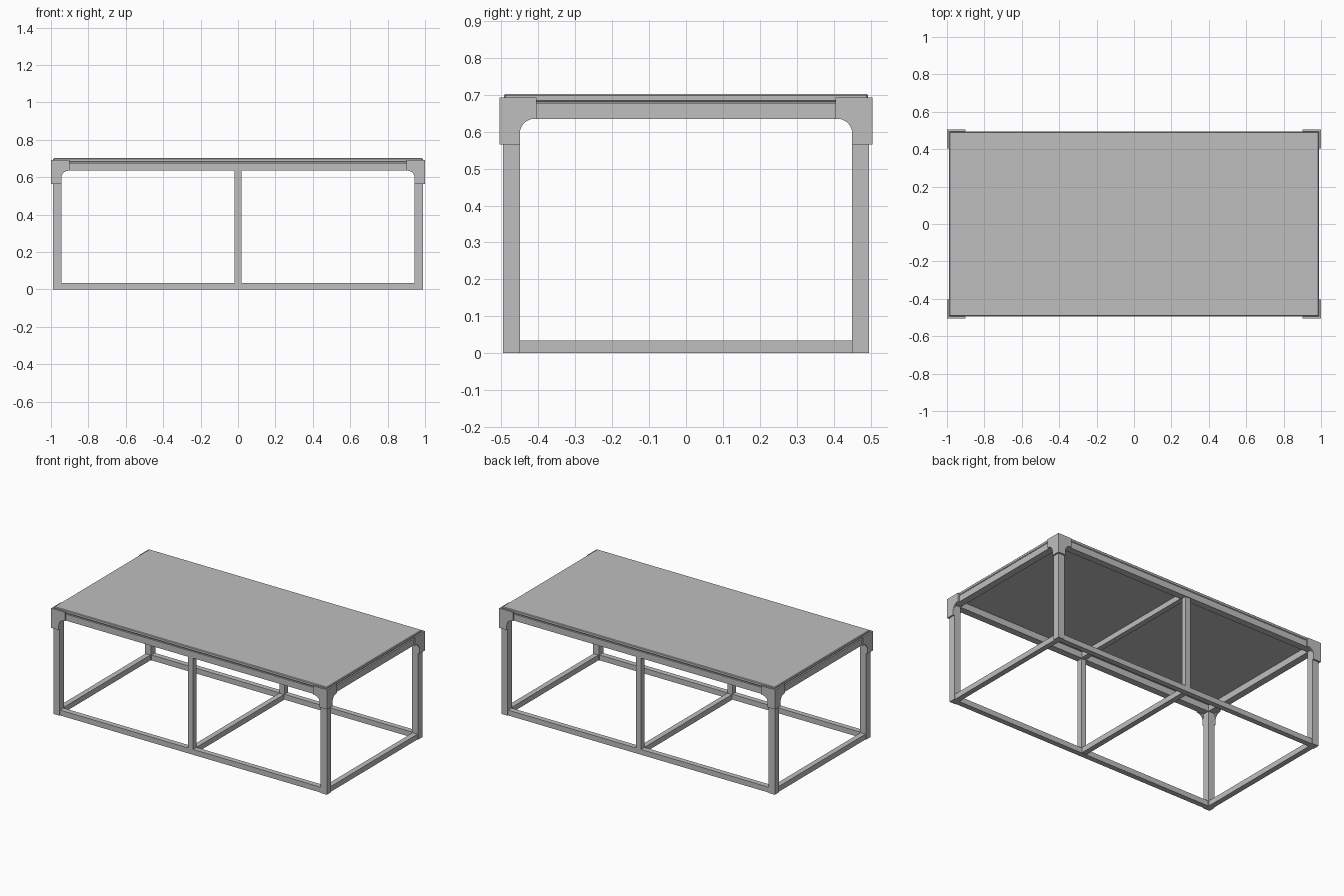
import bpy, bmesh, math
from mathutils import Vector

cube = bpy.data.objects.get("Cube")
if cube:
    bpy.data.objects.remove(cube, do_unlink=True)

grey = bpy.data.materials.new("light_grey")
grey.use_nodes = True
colour = (0.52, 0.52, 0.52, 1)
grey.diffuse_color = colour
grey.node_tree.nodes["Principled BSDF"].inputs["Base Color"].default_value = colour

HX, HY = 0.99, 0.495          # outer faces of the frame
LEG, RAIL = 0.045, 0.035      # tube widths
TOP = 0.677                   # top of the frame
CX, CY = HX - LEG / 2, HY - LEG / 2


def finish(name, bm):
    bmesh.ops.recalc_face_normals(bm, faces=bm.faces)
    mesh = bpy.data.meshes.new(name)
    bm.to_mesh(mesh)
    bm.free()
    mesh.materials.append(grey)
    obj = bpy.data.objects.new(name, mesh)
    bpy.context.collection.objects.link(obj)
    return obj


def box(name, lo, hi):
    bm = bmesh.new()
    bmesh.ops.create_cube(bm, size=1)
    lo, hi = Vector(lo), Vector(hi)
    for v in bm.verts:
        v.co = (lo + hi) / 2 + v.co * (hi - lo)
    return finish(name, bm)


def bracket_plate(bm, place):
    """L-shaped plate with a rounded inner corner; place(a, t, z) maps it."""
    arm, low, high, inner, under, r = 0.1, 0.565, 0.693, 0.055, 0.635, 0.04
    outline = [(0, low), (0, high), (arm, high), (arm, under)]
    for i in range(9):
        t = math.radians(90 + 90 * i / 8)
        outline.append((inner + r + r * math.cos(t), under - r + r * math.sin(t)))
    outline.append((inner, low))
    face = bm.faces.new([bm.verts.new(place(a, 0, z)) for a, z in outline])
    out = bmesh.ops.extrude_face_region(bm, geom=[face])
    depth = Vector(place(0, 0.01, 0)) - Vector(place(0, 0, 0))
    bmesh.ops.translate(bm, vec=depth,
                        verts=[g for g in out["geom"] if isinstance(g, bmesh.types.BMVert)])


# Legs and corner brackets
for sx, side in ((-1, "right"), (1, "left")):
    for sy, end in ((-1, "front"), (1, "back")):
        box(f"{end}_{side}_leg",
            (sx * CX - LEG / 2, sy * CY - LEG / 2, 0),
            (sx * CX + LEG / 2, sy * CY + LEG / 2, TOP))
        bm = bmesh.new()
        bracket_plate(bm, lambda a, t, z: (sx * (1 - a), sy * (0.505 - t), z))
        bracket_plate(bm, lambda a, t, z: (sx * (1 - t), sy * (0.505 - a), z))
        finish(f"{end}_{side}_corner_bracket", bm)

# Long rails and centre posts, front and back
for sy, end in ((-1, "front"), (1, "back")):
    y = sy * CY
    x = HX - LEG
    box(f"{end}_lower_rail", (-x, y - RAIL / 2, 0), (x, y + RAIL / 2, RAIL))
    box(f"{end}_upper_rail", (-x, y - LEG / 2, 0.635), (x, y + LEG / 2, TOP))
    box(f"{end}_centre_post", (-RAIL / 2, y - RAIL / 2, RAIL),
        (RAIL / 2, y + RAIL / 2, 0.635))

# Short rails across the sides
y = HY - LEG
for sx, side in ((-1, "right"), (1, "left")):
    x = sx * CX
    box(f"{side}_lower_rail", (x - RAIL / 2, -y, 0), (x + RAIL / 2, y, RAIL))
    box(f"{side}_upper_rail", (x - LEG / 2, -y, 0.635), (x + LEG / 2, y, TOP))

# Centre cross rails
box("centre_lower_rail", (-RAIL / 2, -y, 0), (RAIL / 2, y, RAIL))
box("centre_upper_rail", (-RAIL / 2, -y, TOP - RAIL), (RAIL / 2, y, TOP))

# Table top with a fine chamfer, on a slightly recessed packing sheet
box("packing_sheet", (-0.98, -0.485, TOP), (0.98, 0.485, 0.681))
top = box("table_top", (-0.988, -0.493, 0.681), (0.988, 0.493, 0.702))
bevel = top.modifiers.new("edge_chamfer", "BEVEL")
bevel.width = 0.004
bevel.segments = 1
